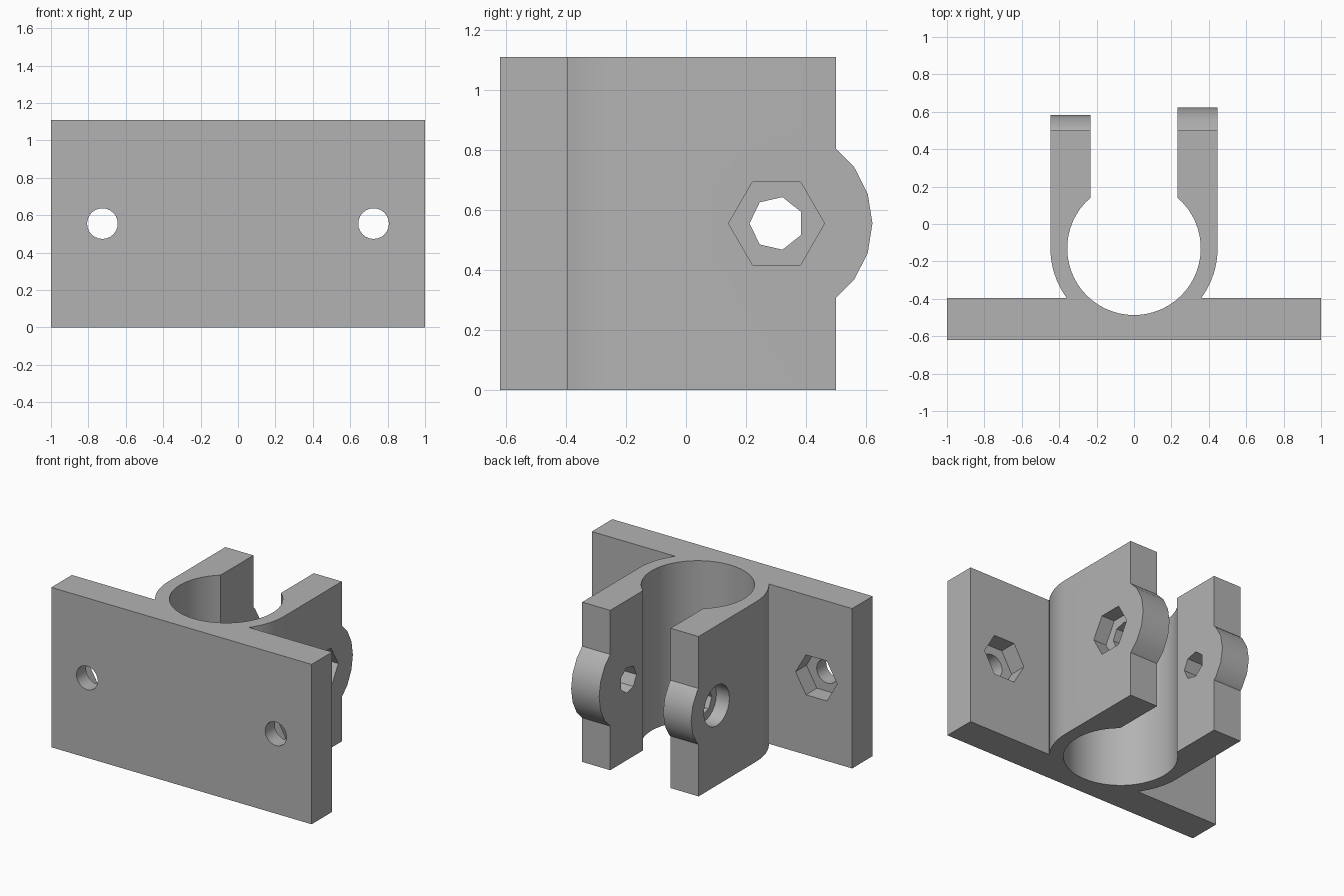
import bpy
import bmesh
from math import sin, cos, pi, radians, asin, sqrt

cube = bpy.data.objects.get("Cube")
if cube:
    bpy.data.objects.remove(cube, do_unlink=True)

HEIGHT = 1.11
MID = HEIGHT / 2
PLATE_FRONT, PLATE_BACK = -0.62, -0.395
BORE_Y, BORE_R, OUTER_R = -0.13, 0.357, 0.447
GAP, ARM_END, BOLT_Y = 0.232, 0.5, 0.302
HEX_R = 0.16

grey = bpy.data.materials.new("plain grey")
grey.use_nodes = True
colour = (0.45, 0.45, 0.45, 1)
grey.diffuse_color = colour
grey.node_tree.nodes["Principled BSDF"].inputs["Base Color"].default_value = colour


def arc(cx, cy, r, start, end, steps):
    """Points along an arc, both ends included."""
    return [(cx + r * cos(start + (end - start) * i / steps),
             cy + r * sin(start + (end - start) * i / steps)) for i in range(steps + 1)]


def ring(cx, cy, r, sides, start=0.0):
    return arc(cx, cy, r, start, start + 2 * pi, sides)[:-1]


def prism(name, outline, axis, low, high):
    """Extrude a flat outline along one axis."""
    place = {"x": lambda p, d: (d, p[0], p[1]),
             "y": lambda p, d: (p[0], d, p[1]),
             "z": lambda p, d: (p[0], p[1], d)}[axis]
    bm = bmesh.new()
    ends = [[bm.verts.new(place(p, d)) for p in outline] for d in (low, high)]
    for end in ends:
        bm.faces.new(end)
    n = len(outline)
    for i in range(n):
        j = (i + 1) % n
        bm.faces.new((ends[0][i], ends[0][j], ends[1][j], ends[1][i]))
    bmesh.ops.recalc_face_normals(bm, faces=bm.faces)
    mesh = bpy.data.meshes.new(name)
    bm.to_mesh(mesh)
    bm.free()
    mesh.materials.append(grey)
    obj = bpy.data.objects.new(name, mesh)
    bpy.context.collection.objects.link(obj)
    return obj


def combine(target, tool, operation):
    """Apply a boolean and discard the tool."""
    mod = target.modifiers.new(tool.name, "BOOLEAN")
    mod.operation, mod.solver, mod.object = operation, "EXACT", tool
    bpy.context.view_layer.objects.active = target
    bpy.ops.object.modifier_apply(modifier=mod.name)
    bpy.data.objects.remove(tool, do_unlink=True)


# Plate, split clamp and bore as one profile
foot = asin((PLATE_BACK - BORE_Y) / OUTER_R)
lip = asin(sqrt(BORE_R ** 2 - GAP ** 2) / BORE_R)
outline = [(-1, PLATE_FRONT), (1, PLATE_FRONT), (1, PLATE_BACK)]
outline += arc(0, BORE_Y, OUTER_R, foot, 0, 8)
outline += [(OUTER_R, ARM_END), (GAP, ARM_END)]
outline += arc(0, BORE_Y, BORE_R, lip, -pi - lip, 44)
outline += [(-GAP, ARM_END), (-OUTER_R, ARM_END)]
outline += arc(0, BORE_Y, OUTER_R, pi, pi - foot, 8)
outline += [(-1, PLATE_BACK)]
bracket = prism("clamp_bracket", outline, "z", 0, HEIGHT)

# Rounded ears at the arm ends
for name, radius, step, low, high in (("nut_ear", 0.32, 18, GAP, OUTER_R),
                                      ("bolt_head_ear", 0.28, 20, -OUTER_R, -GAP)):
    sweep = radians(step * 3)
    ear = prism(name, arc(BOLT_Y, MID, radius, -sweep, sweep, 6), "x", low, high)
    combine(bracket, ear, "UNION")

# Clamp bolt hole, nut pocket and round head recess
for cutter in (
    prism("clamp_hole", ring(BOLT_Y, MID, 0.09, 7, pi), "x", -0.6, 0.6),
    prism("nut_pocket", ring(BOLT_Y, MID, HEX_R, 6), "x", OUTER_R - 0.1, 0.6),
    prism("head_recess", ring(BOLT_Y, MID, 0.14, 24), "x", -0.6, -OUTER_R + 0.1),
):
    combine(bracket, cutter, "DIFFERENCE")

# Mounting holes with nut pockets behind
for x in (-0.725, 0.725):
    combine(bracket, prism("mount_hole", ring(x, MID, 0.082, 24), "y", -0.8, -0.3), "DIFFERENCE")
    combine(bracket, prism("mount_pocket", ring(x, MID, HEX_R, 6), "y",
                           PLATE_BACK - 0.12, -0.3), "DIFFERENCE")

bpy.ops.object.select_all(action="DESELECT")
bracket.select_set(True)
bpy.context.view_layer.objects.active = bracket
bpy.ops.object.shade_smooth_by_angle(angle=radians(30))
